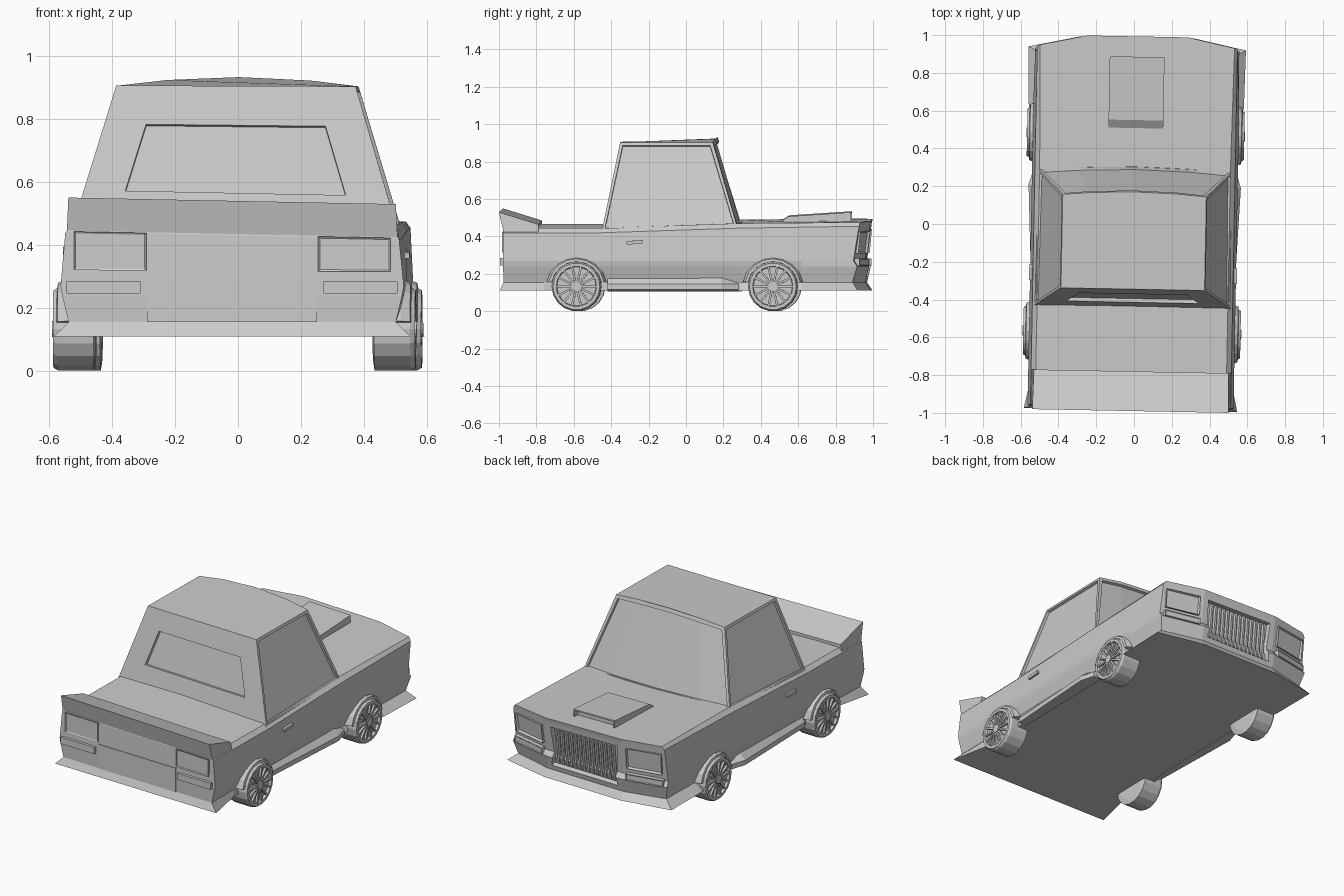
import bpy, bmesh, math
from mathutils import Matrix, Vector

cube = bpy.data.objects.get("Cube")
if cube:
    bpy.data.objects.remove(cube)

GREY = (0.6, 0.6, 0.6, 1)
paint = bpy.data.materials.new("plain grey")
paint.use_nodes = True
paint.diffuse_color = GREY
paint.node_tree.nodes["Principled BSDF"].inputs["Base Color"].default_value = GREY


def settle(v):
    """The car sits slightly askew: a little yaw and a little lean in the body."""
    lean = min(max((v.z - 0.28) / 0.15, 0), 1) - 0.8 * min(max((v.z - 0.6) / 0.3, 0), 1)
    return Vector((v.x + 0.019 * v.y, v.y - 0.019 * v.x, v.z - 0.02 * v.x * lean))


def finish(bm, name):
    bmesh.ops.recalc_face_normals(bm, faces=bm.faces)
    for v in bm.verts:
        v.co = settle(v.co)
    mesh = bpy.data.meshes.new(name)
    bm.to_mesh(mesh)
    bm.free()
    mesh.materials.append(paint)
    ob = bpy.data.objects.new(name, mesh)
    bpy.context.collection.objects.link(ob)
    return ob


def loft(bm, rings):
    """Skin closed rings of equal length and cap both ends."""
    rows = [[bm.verts.new(p) for p in ring] for ring in rings]
    n = len(rows[0])
    for a, b in zip(rows, rows[1:]):
        for i in range(n):
            bm.faces.new((a[i], a[(i + 1) % n], b[(i + 1) % n], b[i]))
    bm.faces.new(rows[0])
    bm.faces.new(rows[-1])
    bmesh.ops.recalc_face_normals(bm, faces=bm.faces)


def box(bm, centre, size, turn=Matrix()):
    m = Matrix.Translation(centre) @ turn @ Matrix.Diagonal((*size, 1))
    return bmesh.ops.create_cube(bm, size=1, matrix=m)["verts"]


def panel(name, centre, size, side, turn=Matrix(), rim=0.0, sink=0.0):
    """Plate facing +y or -y, with an optional sunken middle."""
    bm = bmesh.new()
    box(bm, centre, size, turn)
    if rim:
        bm.normal_update()
        face = max(bm.faces, key=lambda f: f.normal.y * side)
        bmesh.ops.inset_individual(bm, faces=[face], thickness=rim, depth=-sink)
    return finish(bm, name)


# Body shell: stacked outlines, each given as half points from tail to nose
def outline(z, *half):
    pts = [(p[0], p[1], p[2] if len(p) > 2 else z) for p in half]
    return pts + [(-x, y, h) for x, y, h in reversed(pts)]


bm = bmesh.new()
loft(bm, [
    outline(0.11, (0.565, -0.985), (0.515, -0.75), (0.515, 0.3), (0.57, 0.63), (0.575, 0.93), (0.27, 0.992)),
    outline(0.155, (0.52, -0.965), (0.515, -0.75), (0.515, 0.3), (0.52, 0.63), (0.52, 0.9), (0.265, 0.963)),
    outline(0.24, (0.54, -0.968), (0.54, -0.45), (0.54, 0.3), (0.54, 0.63), (0.54, 0.925), (0.265, 0.983)),
    outline(0.27, (0.545, -0.968), (0.545, -0.45), (0.545, 0.3), (0.545, 0.63), (0.535, 0.905), (0.265, 0.963)),
    outline(0.43, (0.53, -0.965), (0.53, -0.45), (0.53, 0.3, 0.455), (0.53, 0.63, 0.46), (0.53, 0.935, 0.465), (0.265, 0.988, 0.465)),
    outline(0.455, (0.505, -0.96), (0.505, -0.45), (0.505, 0.3, 0.48), (0.51, 0.63, 0.483), (0.515, 0.94, 0.485), (0.265, 0.993, 0.488)),
])
# Sunken grille opening in the nose
nose = [f for f in bm.faces if f.normal.y > 0.4 and abs(f.calc_center_median().x) < 0.1
        and 0.17 < f.calc_center_median().z < 0.45]
bmesh.ops.inset_region(bm, faces=nose, thickness=0.045, depth=0)
bmesh.ops.inset_region(bm, faces=nose, thickness=0.002, depth=-0.03)
finish(bm, "body")

# Cabin: tapered, with a bowed windscreen and sunken windows
bm = bmesh.new()
bows = (1, 0.6, 0, -0.6, -1)
base = [(-0.52, -0.44, 0.44), (0.52, -0.44, 0.44)]
base += [(0.515 * t, 0.285 + 0.025 * (1 - t * t), 0.455) for t in bows]
roof = [(-0.38, -0.345, 0.905), (0.38, -0.345, 0.905)]
roof += [(0.38 * t, 0.15 + 0.02 * (1 - t * t), 0.905 + 0.028 * (1 - t * t)) for t in bows]
loft(bm, [base, roof])
walls = [f for f in bm.faces if abs(f.normal.z) < 0.8]
sides = [f for f in walls if abs(f.normal.x) > 0.7]
screen = [f for f in walls if f.normal.y > 0.5]
rear = min(walls, key=lambda f: f.normal.y)
for f in sides:
    bmesh.ops.inset_individual(bm, faces=[f], thickness=0.022, depth=0)
    bmesh.ops.inset_individual(bm, faces=[f], thickness=0.001, depth=-0.015)
bmesh.ops.inset_region(bm, faces=screen, thickness=0.025, depth=0)
bmesh.ops.inset_region(bm, faces=screen, thickness=0.001, depth=-0.015)
bmesh.ops.inset_individual(bm, faces=[rear], thickness=0.05, depth=0)
for v in rear.verts:
    high = v.co.z > 0.65
    z = 0.78 if high else 0.565
    v.co = (math.copysign(0.285 if high else 0.35, v.co.x), -0.44 + (z - 0.44) * 0.095 / 0.465, z)
bmesh.ops.inset_individual(bm, faces=[rear], thickness=0.001, depth=-0.02)
finish(bm, "cabin")

# Tail spoiler: wedge that kicks up and overhangs the tail
bm = bmesh.new()
loft(bm, [[(s * 0.515, -0.78, 0.475), (s * 0.52, -0.99, 0.54),
           (s * 0.525, -0.966, 0.435), (s * 0.525, -0.78, 0.435)] for s in (-1, 1)])
finish(bm, "spoiler")

# Bonnet scoop, open towards the nose
bm = bmesh.new()
loft(bm, [[(s * 0.145, 0.49, 0.47), (s * 0.145, 0.55, 0.51),
           (s * 0.145, 0.885, 0.532), (s * 0.145, 0.885, 0.47)] for s in (-1, 1)])
mouth = max(bm.faces, key=lambda f: f.normal.y)
bmesh.ops.inset_individual(bm, faces=[mouth], thickness=0.012, depth=0)
bmesh.ops.inset_individual(bm, faces=[mouth], thickness=0.001, depth=-0.03)
finish(bm, "bonnet_scoop")

# Grille bars
bm = bmesh.new()
lean_back = Matrix.Rotation(math.radians(-6), 4, 'X')
for i in range(14):
    box(bm, (-0.195 + 0.03 * i, 0.957, 0.312), (0.012, 0.02, 0.22), lean_back)
finish(bm, "grille_bars")

# Boot lid panel
panel("boot_panel", (0, -0.967, 0.23), (0.54, 0.008, 0.15), -1)


def wheel(name, s, y):
    """Tyre with a sunken rim face, hub and radial spokes."""
    bm = bmesh.new()
    sides, zc = 18, 0.133
    profile = [(0.44, 0.1), (0.445, 0.133), (0.56, 0.133), (0.575, 0.125),
               (0.575, 0.108), (0.56, 0.104)]
    loft(bm, [[(s * x, y + r * math.cos(k * math.tau / sides), zc + r * math.sin(k * math.tau / sides))
               for k in range(sides)] for x, r in profile])
    for k in range(14):
        turn = Matrix.Rotation(k * math.tau / 14, 4, 'X')
        box(bm, Vector((s * 0.566, y, zc)) + turn @ Vector((0, 0.065, 0)), (0.014, 0.085, 0.011), turn)
    bmesh.ops.create_cone(bm, cap_ends=True, segments=12, radius1=0.026, radius2=0.026, depth=0.03,
                          matrix=Matrix.Translation((s * 0.564, y, zc)) @ Matrix.Rotation(math.pi / 2, 4, 'Y'))
    finish(bm, name)


def arch(name, s, y):
    """Flared lip over a wheel."""
    bm = bmesh.new()
    rings = []
    for k in range(9):
        a = math.radians(10 + 20 * k)
        rings.append([(s * x, y + r * math.cos(a), 0.13 + r * math.sin(a))
                      for x, r in ((0.5, 0.136), (0.563, 0.136), (0.56, 0.15), (0.53, 0.162), (0.5, 0.162))])
    loft(bm, rings)
    finish(bm, name)


# Parts repeated on both sides
for s, hand in ((1, "left"), (-1, "right")):
    for y, end in ((-0.575, "rear"), (0.475, "front")):
        wheel(f"{end}_wheel_{hand}", s, y)
        arch(f"{end}_arch_{hand}", s, y)

    # Side sill, wider towards the front
    bm = bmesh.new()
    loft(bm, [[(s * 0.49, y, 0.105), (s * w, y, 0.115), (s * w, y, 0.145), (s * 0.52, y, top)]
              for y, w, top in ((-0.41, 0.535, 0.175), (0.2, 0.562, 0.18), (0.29, 0.535, 0.15))])
    finish(bm, f"side_sill_{hand}")

    # Door handle
    bm = bmesh.new()
    box(bm, (s * 0.54, -0.265, 0.375), (0.02, 0.085, 0.02), Matrix.Rotation(0.06, 4, 'X'))
    finish(bm, f"door_handle_{hand}")

    # Tail lights and rear reflectors
    panel(f"tail_light_{hand}", (s * 0.388, -0.967, 0.375), (0.23, 0.012, 0.115), -1, rim=0.008, sink=0.004)
    panel(f"rear_reflector_{hand}", (s * 0.408, -0.972, 0.265), (0.235, 0.026, 0.04), -1)

    # Headlights and indicators follow the swept nose corners
    sweep = Matrix.Rotation(-s * math.radians(12), 4, 'Z')
    panel(f"headlight_{hand}", (s * 0.4, 0.948, 0.373), (0.22, 0.024, 0.125), 1, sweep @ lean_back, 0.012, 0.015)
    panel(f"indicator_{hand}", (s * 0.405, 0.947, 0.262), (0.23, 0.03, 0.04), 1, sweep, 0.007, 0.004)
